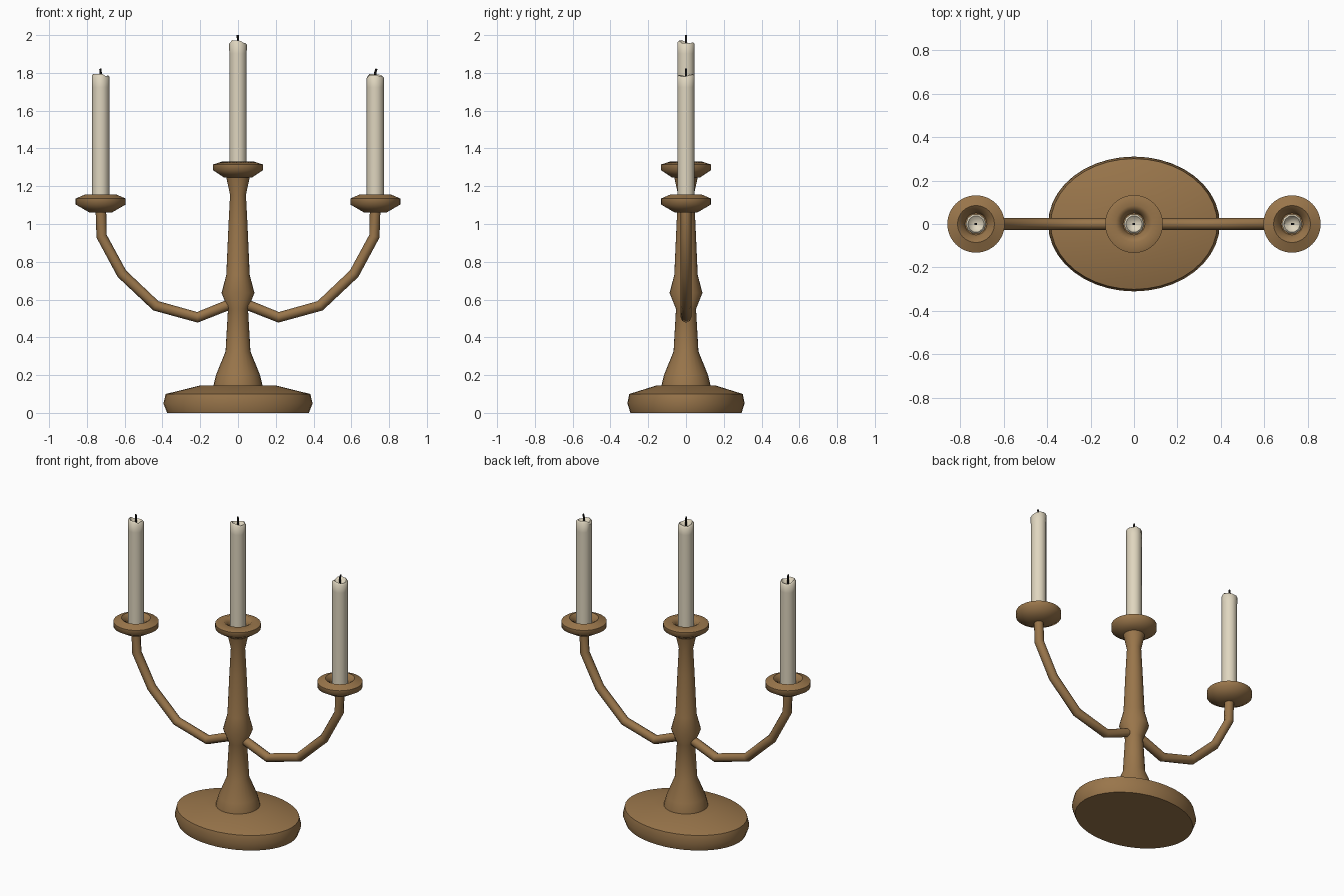
import bpy, bmesh, random
from math import cos, sin, pi, radians

if "Cube" in bpy.data.objects:
    bpy.data.objects.remove(bpy.data.objects["Cube"])

random.seed(4)


def material(name, color):
    m = bpy.data.materials.new(name)
    m.diffuse_color = (*color, 1)
    m.use_nodes = True
    m.node_tree.nodes["Principled BSDF"].inputs["Base Color"].default_value = m.diffuse_color
    return m


BRASS = material("aged_brass", (0.32, 0.18, 0.07))
WAX = material("wax", (0.74, 0.67, 0.52))
BLACK = material("wick", (0.015, 0.013, 0.012))


def finish(name, mesh, mat, angle=60):
    mesh.materials.clear()
    mesh.materials.append(mat)
    for p in mesh.polygons:
        p.use_smooth = True
    mesh.set_sharp_from_angle(angle=radians(angle))
    ob = bpy.data.objects.new(name, mesh)
    bpy.context.collection.objects.link(ob)
    return ob


def lathe(name, profile, mat, loc=(0, 0, 0), sides=32, y_scale=1, wobble=None, angle=60):
    """Spin (radius, z) points around z; wobble(ring, side) shifts a vertex in z."""
    bm = bmesh.new()
    rings = []
    for i, (r, z) in enumerate(profile):
        ring = []
        for k in range(sides):
            a = 2 * pi * k / sides
            dz = wobble(i, k) if wobble else 0
            ring.append(bm.verts.new((loc[0] + r * cos(a), loc[1] + r * sin(a) * y_scale,
                                      loc[2] + z + dz)))
        rings.append(ring)
    for lo, hi in zip(rings, rings[1:]):
        for k in range(sides):
            j = (k + 1) % sides
            bm.faces.new((lo[k], lo[j], hi[j], hi[k]))
    bm.faces.new(rings[0][::-1])
    bm.faces.new(rings[-1])
    mesh = bpy.data.meshes.new(name)
    bm.to_mesh(mesh)
    bm.free()
    return finish(name, mesh, mat, angle)


def tube(name, points, radius, mat, resolution=2):
    """Round tube along a straight-segment path."""
    cu = bpy.data.curves.new(name + "_path", 'CURVE')
    cu.dimensions = '3D'
    cu.bevel_depth = radius
    cu.bevel_resolution = resolution
    cu.use_fill_caps = True
    sp = cu.splines.new('POLY')
    sp.points.add(len(points) - 1)
    for p, co in zip(sp.points, points):
        p.co = (*co, 1)
    tmp = bpy.data.objects.new(name + "_path", cu)
    bpy.context.collection.objects.link(tmp)
    dg = bpy.context.evaluated_depsgraph_get()
    mesh = bpy.data.meshes.new_from_object(tmp.evaluated_get(dg))
    bpy.data.objects.remove(tmp)
    return finish(name, mesh, mat)


def candle(tag, x, bottom, top):
    # wax body with an uneven melted rim and a sunken pool
    rim = [random.uniform(-0.018, 0.003) for _ in range(10)]
    lathe(tag + "_candle",
          [(0.046, bottom), (0.046, top - 0.07), (0.047, top - 0.008), (0.038, top), (0.024, top - 0.025), (0.004, top - 0.03)],
          WAX, (x, 0, 0), sides=10, wobble=lambda i, k: rim[k] if i in (2, 3) else 0, angle=50)
    lean = 0.006 if x > 0 else -0.002
    tube(tag + "_wick", [(x, 0, top - 0.035), (x, 0, top + 0.008), (x + lean, 0, top + 0.028)],
         0.006, BLACK, 1)


# oval foot
lathe("base", [(0.375, 0), (0.395, 0.05), (0.383, 0.10), (0.20, 0.145), (0.05, 0.145)],
      BRASS, sides=40, y_scale=0.785)

# turned central column
lathe("stem", [(0.13, 0.14), (0.127, 0.16), (0.115, 0.205), (0.066, 0.325), (0.053, 0.55),
               (0.087, 0.635), (0.062, 0.73), (0.05, 1.0), (0.042, 1.155), (0.064, 1.255)],
      BRASS, sides=24)

# centre drip cup and candle
lathe("centre_cup", [(0.075, 1.247), (0.133, 1.285), (0.133, 1.315), (0.085, 1.33),
                     (0.06, 1.31), (0.05, 1.275)], BRASS)
candle("centre", 0, 1.27, 1.972)

# side arms with drip cups and candles
for tag, s in (("left", -1), ("right", 1)):
    path = [(0.0, 0.592), (0.215, 0.506), (0.435, 0.567), (0.615, 0.737),
            (0.722, 0.935), (0.726, 1.075)]
    tube(tag + "_arm", [(s * x, 0, z) for x, z in path], 0.028, BRASS)
    lathe(tag + "_cup", [(0.058, 1.06), (0.132, 1.103), (0.132, 1.135), (0.085, 1.155),
                         (0.06, 1.135), (0.05, 1.10)], BRASS, (s * 0.727, 0, 0))
    candle(tag, s * 0.727, 1.095, 1.794)
